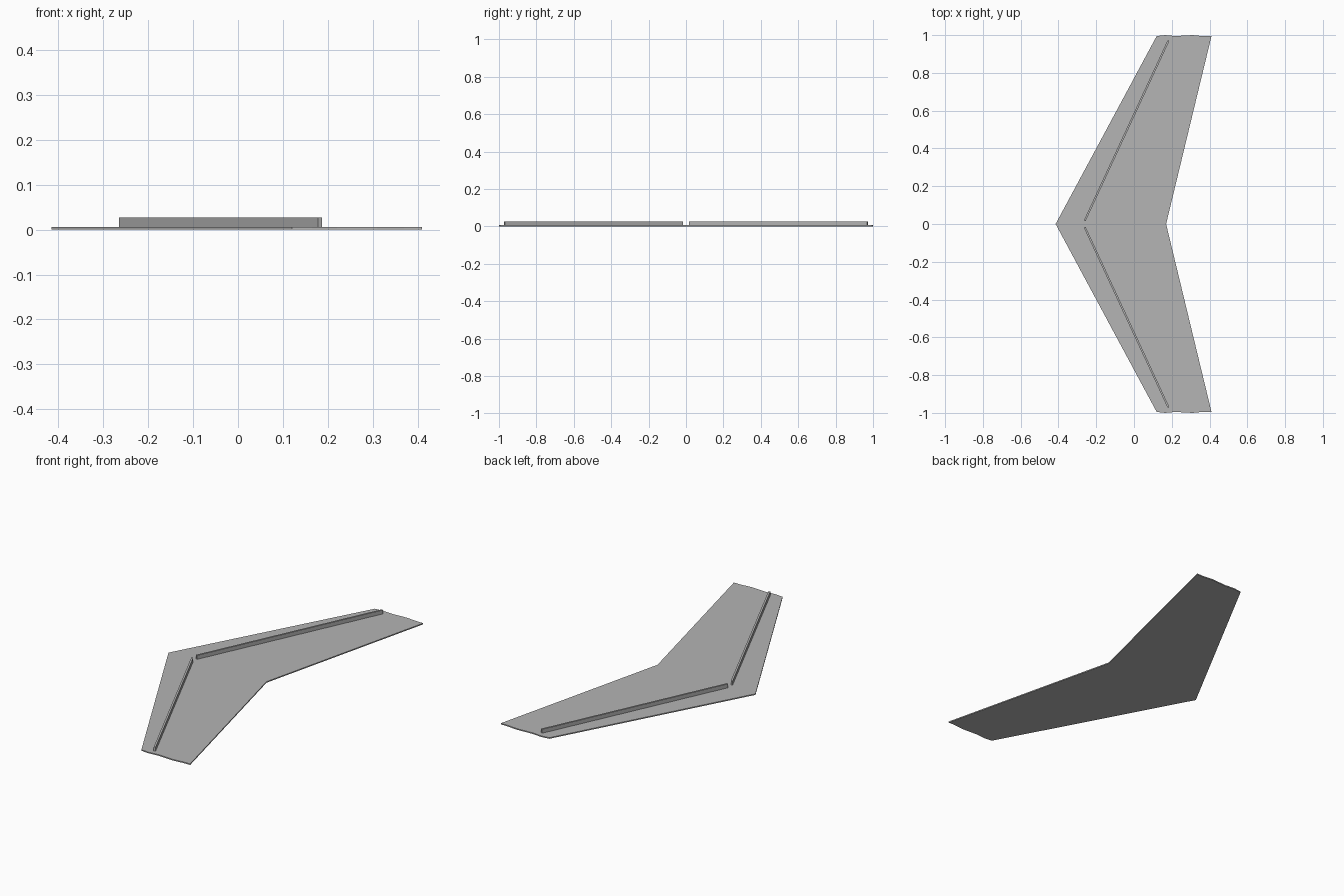
import bpy
import bmesh

cube = bpy.data.objects.get("Cube")
if cube:
    bpy.data.objects.remove(cube, do_unlink=True)

GREY = (0.46, 0.46, 0.46, 1.0)
grey = bpy.data.materials.new("plain grey")
grey.use_nodes = True
grey.diffuse_color = GREY
grey.node_tree.nodes["Principled BSDF"].inputs["Base Color"].default_value = GREY


def mirrored_slab(name, outline, bottom, top):
    """Extrude a flat outline upward and mirror it across the centre line."""
    bm = bmesh.new()
    base = bm.faces.new([bm.verts.new((x, y, bottom)) for x, y in outline])
    extruded = bmesh.ops.extrude_face_region(bm, geom=[base])["geom"]
    verts = [v for v in extruded if isinstance(v, bmesh.types.BMVert)]
    bmesh.ops.translate(bm, verts=verts, vec=(0, 0, top - bottom))
    # Remove the wall on the centre line so both halves join cleanly
    seam = [f for f in bm.faces if all(abs(v.co.y) < 1e-6 for v in f.verts)]
    bmesh.ops.delete(bm, geom=seam, context="FACES_ONLY")
    bmesh.ops.recalc_face_normals(bm, faces=bm.faces)
    mesh = bpy.data.meshes.new(name)
    bm.to_mesh(mesh)
    bm.free()
    mesh.materials.append(grey)
    obj = bpy.data.objects.new(name, mesh)
    bpy.context.collection.objects.link(obj)
    mirror = obj.modifiers.new("Mirror", "MIRROR")
    mirror.use_axis = (False, True, False)
    return obj


# Swept wing plate with slightly wavy tips
tip = [(0.41, 0.994), (0.37, 0.994), (0.31, 1.0), (0.22, 0.995),
       (0.165, 1.0), (0.12, 0.995)]
mirrored_slab("wing_plate", [(-0.415, 0), (0.17, 0)] + tip, 0, 0.006)

# Thin upright ribs following the leading edges
rib = [(-0.265, 0.02), (-0.256, 0.016), (0.187, 0.969), (0.178, 0.973)]
mirrored_slab("wing_ribs", rib, 0.005, 0.027)
